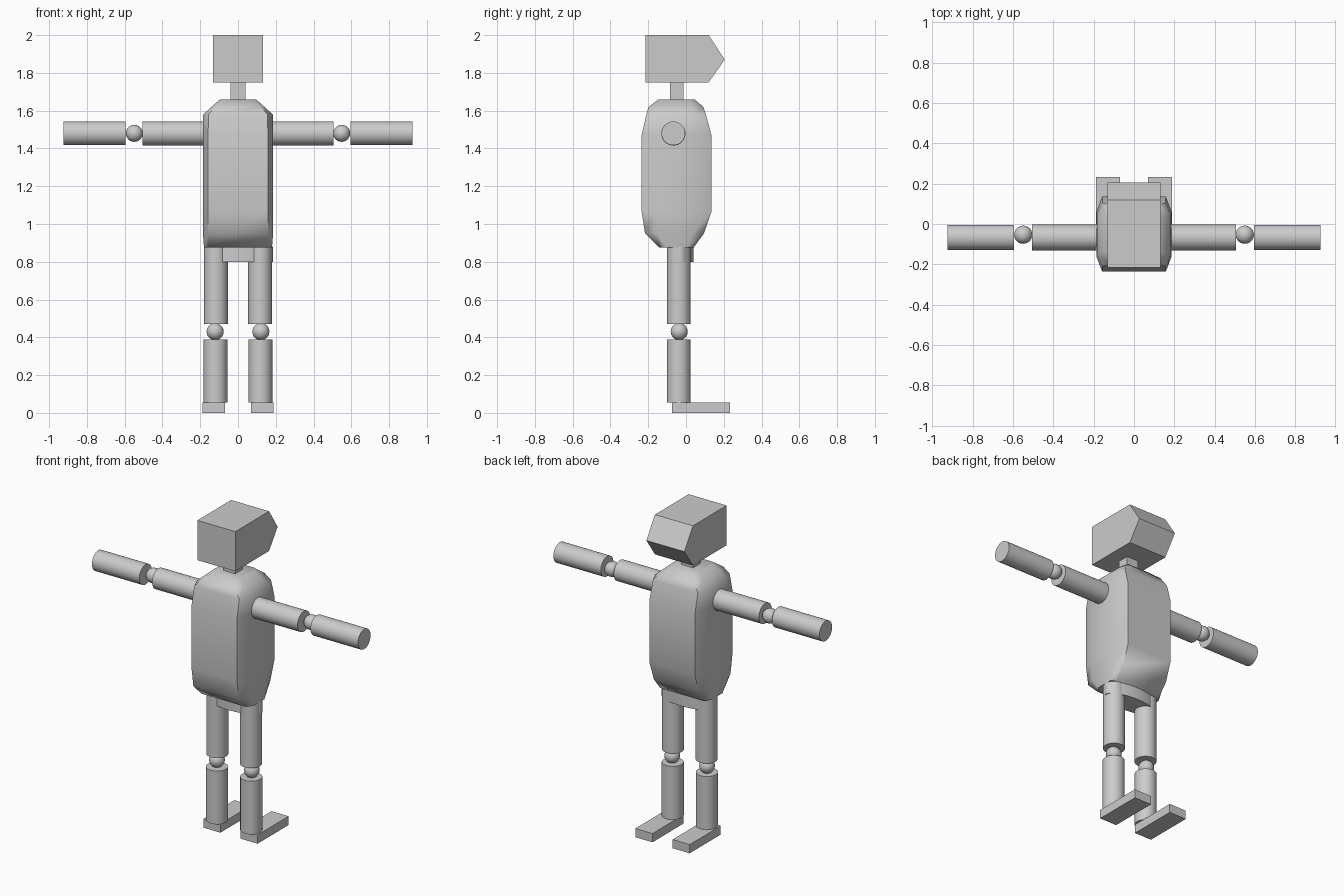
import bpy, bmesh, math

if "Cube" in bpy.data.objects:
    bpy.data.objects.remove(bpy.data.objects["Cube"])


def smooth(ob, angle=40):
    bpy.ops.object.select_all(action='DESELECT')
    ob.select_set(True)
    bpy.context.view_layer.objects.active = ob
    bpy.ops.object.shade_smooth_by_angle(angle=math.radians(angle))


def mesh_object(name, bm):
    bmesh.ops.recalc_face_normals(bm, faces=bm.faces)
    me = bpy.data.meshes.new(name)
    bm.to_mesh(me)
    bm.free()
    ob = bpy.data.objects.new(name, me)
    bpy.context.collection.objects.link(ob)
    return ob


def box(name, lo, hi):
    bpy.ops.mesh.primitive_cube_add(size=1, location=[(a + b) / 2 for a, b in zip(lo, hi)])
    ob = bpy.context.object
    ob.name = name
    ob.scale = [b - a for a, b in zip(lo, hi)]


def cylinder(name, center, radius, length, along_x=False):
    rot = (0, math.pi / 2, 0) if along_x else (0, 0, 0)
    bpy.ops.mesh.primitive_cylinder_add(vertices=32, radius=radius, depth=length,
                                        location=center, rotation=rot)
    ob = bpy.context.object
    ob.name = name
    smooth(ob)
    return ob


def ball(name, center, radius=0.045):
    bpy.ops.mesh.primitive_uv_sphere_add(segments=32, ring_count=16, radius=radius, location=center)
    bpy.context.object.name = name
    smooth(bpy.context.object)


# Head: wedge profile extruded across x
bm = bmesh.new()
profile = [(-0.215, 1.75), (0.12, 1.75), (0.205, 1.87), (0.12, 2.0), (-0.215, 2.0)]
face = bm.faces.new([bm.verts.new((-0.132, y, z)) for y, z in profile])
ext = bmesh.ops.extrude_face_region(bm, geom=[face])
bmesh.ops.translate(bm, vec=(0.264, 0, 0),
                    verts=[g for g in ext['geom'] if isinstance(g, bmesh.types.BMVert)])
mesh_object("head", bm)

# Neck
box("neck", (-0.04, -0.085, 1.64), (0.04, -0.013, 1.76))

# Torso: lofted chamfered sections (z, half width, y min, y max)
sections = [(0.875, 0.18, -0.14, 0.04), (0.95, 0.186, -0.217, 0.095),
            (1.066, 0.186, -0.235, 0.135), (1.47, 0.186, -0.235, 0.135),
            (1.58, 0.184, -0.21, 0.105), (1.62, 0.14, -0.198, 0.092),
            (1.66, 0.095, -0.145, 0.045)]
bm = bmesh.new()
rings = []
for z, w, y0, y1 in sections:
    c, d = w * 0.15, (y1 - y0) * 0.2
    pts = [(w - c, y0), (w, y0 + d), (w, y1 - d), (w - c, y1),
           (c - w, y1), (-w, y1 - d), (-w, y0 + d), (c - w, y0)]
    rings.append([bm.verts.new((x, y, z)) for x, y in pts])
for a, b in zip(rings, rings[1:]):
    for i in range(8):
        j = (i + 1) % 8
        bm.faces.new((a[i], a[j], b[j], b[i]))
bm.faces.new(rings[0])
bm.faces.new(rings[-1])
smooth(mesh_object("torso", bm), 60)

# Hips: flattened disc
hips = cylinder("hips", (0.006, -0.03, 0.84), 1, 0.08)
hips.scale = (0.178, 0.07, 1)

# Limbs on both sides
for side, s in (("right", 1), ("left", -1)):
    cylinder(side + "_upper_arm", (s * 0.338, -0.067, 1.479), 0.064, 0.335, True)
    ball(side + "_elbow", (s * 0.549, -0.053, 1.48))
    cylinder(side + "_forearm", (s * 0.76, -0.067, 1.48), 0.063, 0.33, True)
    cylinder(side + "_thigh", (s * 0.117, -0.038, 0.673), 0.063, 0.405)
    ball(side + "_knee", (s * 0.121, -0.036, 0.43))
    cylinder(side + "_shin", (s * 0.119, -0.038, 0.222), 0.063, 0.335)
    x0, x1 = sorted((s * 0.07, s * 0.189))
    box(side + "_foot", (x0, -0.075, 0), (x1, 0.233, 0.055))
